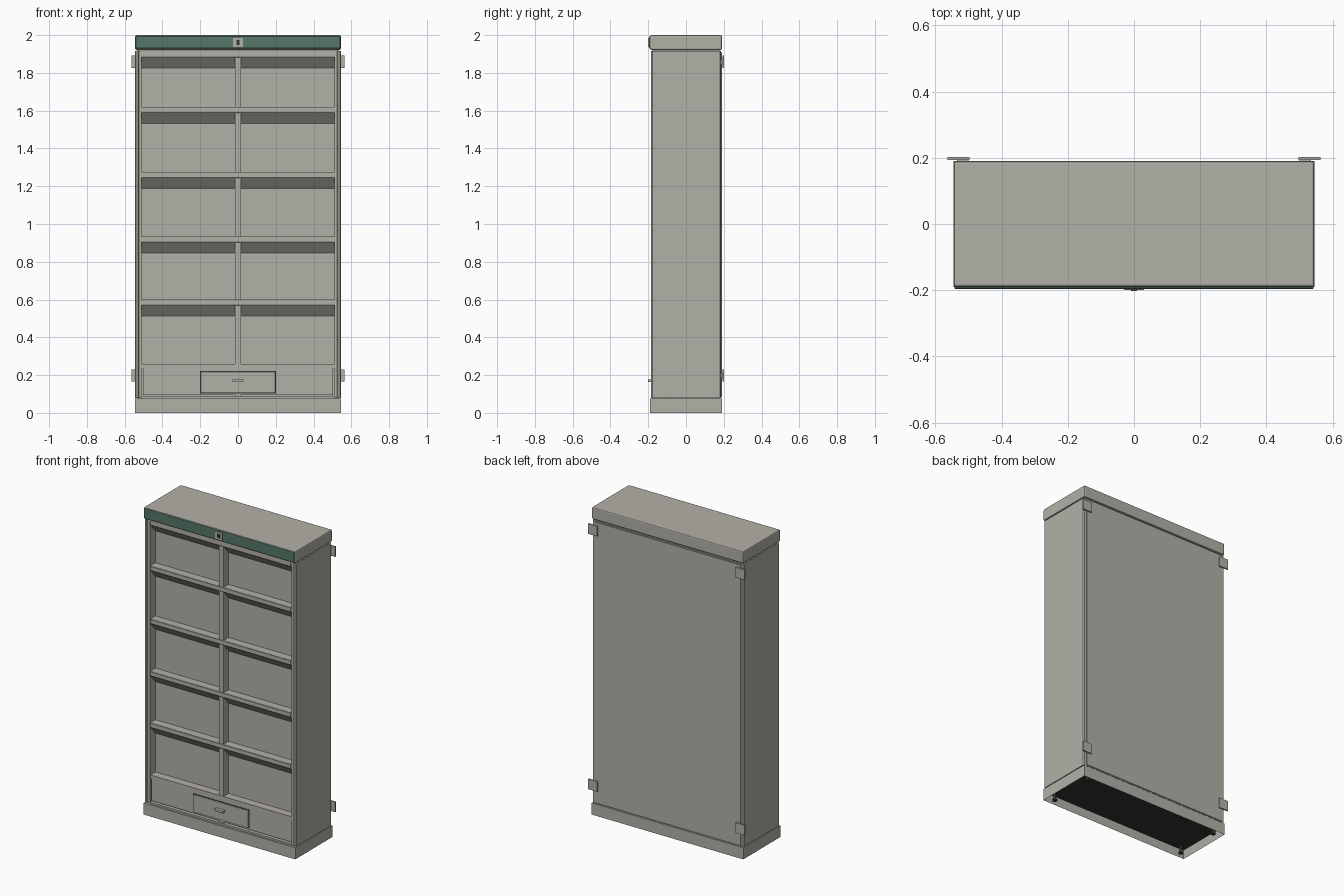
import bpy, bmesh

if "Cube" in bpy.data.objects:
    bpy.data.objects.remove(bpy.data.objects["Cube"], do_unlink=True)


def material(name, rgb):
    m = bpy.data.materials.new(name)
    m.use_nodes = True
    m.diffuse_color = (*rgb, 1)
    m.node_tree.nodes["Principled BSDF"].inputs["Base Color"].default_value = (*rgb, 1)
    return m


GREY = material("warm grey paint", (0.45, 0.44, 0.39))
GREEN = material("green enamel", (0.09, 0.18, 0.135))
DARK = material("dark underside", (0.035, 0.034, 0.032))


def finish(name, bm, mat, bevel=0):
    bmesh.ops.recalc_face_normals(bm, faces=bm.faces)
    mesh = bpy.data.meshes.new(name)
    bm.to_mesh(mesh)
    bm.free()
    mesh.materials.append(mat)
    ob = bpy.data.objects.new(name, mesh)
    bpy.context.collection.objects.link(ob)
    if bevel:
        mod = ob.modifiers.new("edge", "BEVEL")
        mod.width = bevel
        mod.segments = 2
    return ob


def box_mesh(x, y, z):
    bm = bmesh.new()
    bmesh.ops.create_cube(bm, size=1)
    for v in bm.verts:
        for i, (lo, hi) in enumerate((x, y, z)):
            v.co[i] = lo if v.co[i] < 0 else hi
    return bm


def box(name, x, y, z, mat=GREY, bevel=0):
    return finish(name, box_mesh(x, y, z), mat, bevel)


def extrude(name, points, axis, length, mat=GREY):
    """Extrude a closed profile of 3D points along one axis."""
    bm = bmesh.new()
    face = bm.faces.new([bm.verts.new(p) for p in points])
    out = bmesh.ops.extrude_face_region(bm, geom=[face])
    for v in out["geom"]:
        if isinstance(v, bmesh.types.BMVert):
            v.co[axis] += length
    return finish(name, bm, mat)


BACK, FRONT, LIP, PANEL = 0.185, -0.185, -0.172, -0.12
W, OPEN = 0.545, 0.51

# Cabinet shell: a shallow tray section with chamfered front posts
half = [(OPEN, PANEL), (OPEN, -0.178), (0.525, -0.178), (0.53, FRONT),
        (0.539, FRONT), (W, -0.178), (W, 0.179), (0.539, BACK)]
outline = half + [(-x, y) for x, y in reversed(half)]
extrude("cabinet_shell", [(x, y, 0.08) for x, y in outline], 2, 1.835)

# Recessed core that makes the shadow gaps under the header and over the plinth
box("core", (-0.535, 0.535), (-0.115, 0.178), (0.062, 1.93))
box("bottom_rail", (-OPEN, OPEN), (-0.178, -0.11), (0.062, 0.086))
box("top_rail", (-0.535, 0.535), (-0.178, -0.11), (1.912, 1.93))

# Hollow plinth
bm = box_mesh((-W, W), (-0.19, 0.19), (0, 0.075))
bm.faces.ensure_lookup_table()
bm.normal_update()
bottom = min(bm.faces, key=lambda f: f.calc_center_median().z)
bmesh.ops.inset_region(bm, faces=[bottom], thickness=0.012)
bmesh.ops.translate(bm, verts=bottom.verts, vec=(0, 0, 0.055))
finish("plinth", bm, GREY)
box("plinth_floor", (-0.533, 0.533), (-0.178, 0.178), (0.05, 0.056), DARK)

# Levelling feet
for sx in (-1, 1):
    for sy in (-1, 1):
        bm = bmesh.new()
        for r, z0, z1 in ((0.008, 0, 0.052), (0.015, 0, 0.01)):
            new = bmesh.ops.create_cone(bm, cap_ends=True, segments=12, radius1=r,
                                        radius2=r, depth=z1 - z0)["verts"]
            bmesh.ops.translate(bm, verts=new,
                                vec=(sx * 0.49, sy * 0.15, (z0 + z1) / 2))
        finish("foot", bm, DARK)

# Header with its green front and badge
box("header", (-W, W), (-0.19, 0.19), (1.922, 2.0), GREY, 0.007)
box("header_front", (-0.543, 0.543), (-0.197, -0.183), (1.929, 1.994), GREEN, 0.006)
box("badge", (-0.026, 0.026), (-0.2, -0.195), (1.936, 1.985))
box("badge_centre", (-0.009, 0.009), (-0.202, -0.199), (1.948, 1.973), DARK)

# Shelves: thin lip with an underside sloping down to the back panel
for top in (1.915, 1.62, 1.275, 0.935, 0.6):
    section = [(LIP, top), (LIP, top - 0.03), (PANEL, top - 0.088), (PANEL, top)]
    extrude("shelf", [(-OPEN, y, z) for y, z in section], 0, 2 * OPEN)
    box("shelf_lip", (-0.503, 0.503), (-0.178, LIP), (top - 0.026, top - 0.001))
box("bottom_shelf", (-OPEN, OPEN), (LIP, PANEL), (0.235, 0.26))

# Centre divider
box("divider", (-0.016, 0.016), (-0.17, PANEL), (0.08, 1.89))

# Drawer panel, drawer front in a dark reveal, and pull
box("drawer_panel", (-0.503, 0.503), (-0.17, PANEL), (0.094, 0.238))
box("drawer_reveal", (-0.202, 0.202), (-0.172, -0.168), (0.103, 0.222), DARK)
box("drawer_front", (-0.198, 0.198), (-0.178, -0.165), (0.107, 0.218), GREY, 0.003)
box("drawer_pull", (-0.03, 0.03), (-0.2, -0.175), (0.164, 0.178))

# Back panel and the wall brackets
box("back_panel", (-0.525, 0.525), (0.18, 0.19), (0.085, 1.908))
for s in (-1, 1):
    for z in (0.165, 1.825):
        box("wall_bracket", sorted((s * 0.497, s * 0.563)), (0.193, 0.202), (z, z + 0.066))
        box("bracket_spacer", sorted((s * 0.5, s * 0.535)), (0.18, 0.194), (z + 0.02, z + 0.046))
